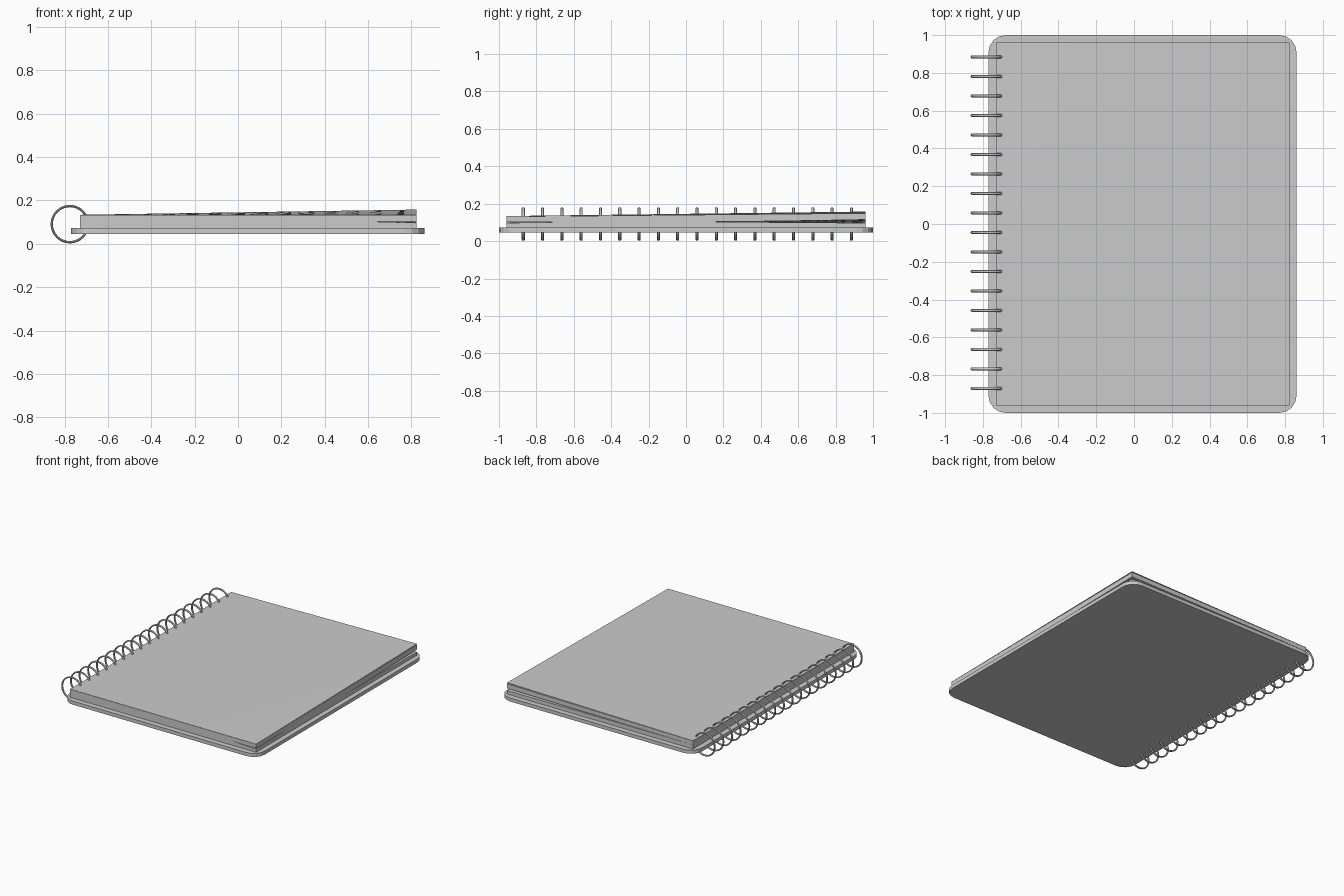
import bpy, bmesh
from math import cos, sin, pi

if "Cube" in bpy.data.objects:
    bpy.data.objects.remove(bpy.data.objects["Cube"])

X0, X1, Y = -0.73, 0.823, 0.96   # page outline


def finish(name, bm):
    bmesh.ops.recalc_face_normals(bm, faces=bm.faces)
    me = bpy.data.meshes.new(name)
    bm.to_mesh(me)
    bm.free()
    ob = bpy.data.objects.new(name, me)
    bpy.context.collection.objects.link(ob)
    return ob


def back_lift(u, v):
    return u * v


def corner_lift(u, v):
    # small wedges at the two free corners
    back = max(0, (u - 0.6) / 0.4) * max(0, (v - 0.58) / 0.42)
    front = max(0, (u - 0.86) / 0.14) * max(0, (0.2 - v) / 0.2)
    return back + front


def page_layer(name, bottom, top, nx=14, ny=20):
    """Closed stack of paper between two height functions of u, v in 0..1."""
    bm = bmesh.new()
    grids = []
    for fn in (bottom, top):
        grids.append([[bm.verts.new((X0 + (X1 - X0) * i / nx, -Y + 2 * Y * j / ny,
                                     fn(i / nx, j / ny)))
                       for j in range(ny + 1)] for i in range(nx + 1)])
    for g in grids:
        for i in range(nx):
            for j in range(ny):
                bm.faces.new((g[i][j], g[i + 1][j], g[i + 1][j + 1], g[i][j + 1]))
    rim = ([(i, 0) for i in range(nx)] + [(nx, j) for j in range(ny)]
           + [(i, ny) for i in range(nx, 0, -1)] + [(0, j) for j in range(ny, 0, -1)])
    lo, hi = grids
    for (a, b), (c, d) in zip(rim, rim[1:] + rim[:1]):
        bm.faces.new((lo[a][b], lo[c][d], hi[c][d], hi[a][b]))
    ob = finish(name, bm)
    bpy.context.view_layer.objects.active = ob
    ob.select_set(True)
    bpy.ops.object.shade_smooth_by_angle()
    ob.select_set(False)


# Back cover with rounded corners
bm = bmesh.new()
r, seg = 0.09, 4
pts = []
for k, (cx, cy) in enumerate([(0.86 - r, 1 - r), (-0.77 + r, 1 - r),
                              (-0.77 + r, -1 + r), (0.86 - r, -1 + r)]):
    for s in range(seg + 1):
        a = (k + s / seg) * pi / 2
        pts.append((cx + r * cos(a), cy + r * sin(a), 0.045))
face = bm.faces.new([bm.verts.new(p) for p in pts])
ext = bmesh.ops.extrude_face_region(bm, geom=[face])
bmesh.ops.translate(bm, vec=(0, 0, 0.027),
                    verts=[g for g in ext["geom"] if isinstance(g, bmesh.types.BMVert)])
finish("back_cover", bm)

# Paper: lower stack, upper stack and lifted top sheet
page_layer("lower_pages", lambda u, v: 0.072,
           lambda u, v: 0.103 - 0.006 * corner_lift(u, v))
page_layer("upper_pages", lambda u, v: 0.103 + 0.012 * back_lift(u, v) * max(0, v - 0.55) / 0.45,
           lambda u, v: 0.131 + 0.018 * back_lift(u, v))
page_layer("top_sheet", lambda u, v: 0.1315 + 0.023 * back_lift(u, v),
           lambda u, v: 0.134 + 0.024 * back_lift(u, v))

# Binding rings
for n in range(18):
    bpy.ops.mesh.primitive_torus_add(major_segments=32, minor_segments=8,
                                     major_radius=0.0835, minor_radius=0.0055,
                                     location=(-0.776, -0.87 + n * 0.1032, 0.091),
                                     rotation=(pi / 2, 0, 0))
    ring = bpy.context.object
    ring.name = f"binding_ring_{n + 1}"
    ring.scale = (1, 1, 1.5)
    bpy.ops.object.shade_smooth_by_angle()
    ring.select_set(False)
